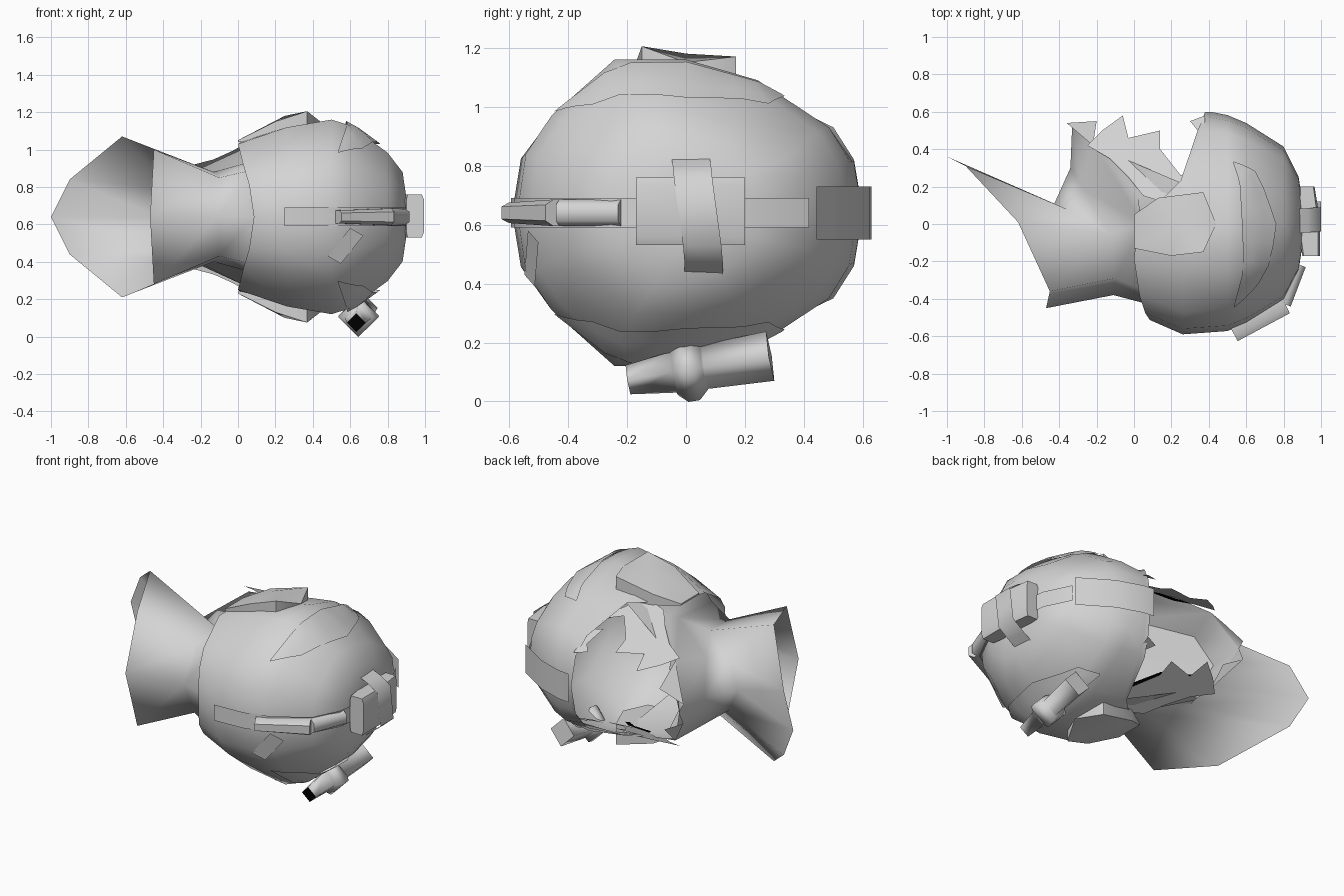
import bpy, bmesh, math
from mathutils import Vector
from mathutils.bvhtree import BVHTree

if "Cube" in bpy.data.objects:
    bpy.data.objects.remove(bpy.data.objects["Cube"])

ZC = 0.64  # height of the mirror plane


def material(name, value):
    m = bpy.data.materials.new(name)
    m.diffuse_color = (value, value, value, 1)
    m.use_nodes = True
    m.node_tree.nodes["Principled BSDF"].inputs["Base Color"].default_value = m.diffuse_color
    return m


GREY = material("light grey", 0.66)
BLACK = material("black", 0.0)


def make(name, verts, faces, angle=35, black=()):
    me = bpy.data.meshes.new(name)
    me.from_pydata([tuple(v) for v in verts], [], faces)
    me.materials.append(GREY)
    me.materials.append(BLACK)
    for i in black:
        me.polygons[i].material_index = 1
    bm = bmesh.new()
    bm.from_mesh(me)
    bmesh.ops.remove_doubles(bm, verts=bm.verts, dist=1e-5)
    bmesh.ops.recalc_face_normals(bm, faces=bm.faces)
    bm.to_mesh(me)
    bm.free()
    ob = bpy.data.objects.new(name, me)
    bpy.context.collection.objects.link(ob)
    bpy.ops.object.select_all(action='DESELECT')
    bpy.context.view_layer.objects.active = ob
    ob.select_set(True)
    bpy.ops.object.shade_smooth_by_angle(angle=math.radians(angle))
    return ob


def loft(rings, cap0=False, cap1=False):
    n = len(rings[0])
    verts = [p for r in rings for p in r]
    faces = [(k * n + i, k * n + (i + 1) % n, (k + 1) * n + (i + 1) % n, (k + 1) * n + i)
             for k in range(len(rings) - 1) for i in range(n)]
    if cap0:
        faces.append(tuple(range(n)))
    if cap1:
        faces.append(tuple((len(rings) - 1) * n + i for i in range(n)))
    return verts, faces


def both(half):
    """Close a half ring of (x, y, dz) by mirroring it across the mid plane."""
    up = [(x, y, ZC + d) for x, y, d in half]
    return up + [(x, y, ZC - d) for x, y, d in half[-2:0:-1]]


# Dome shell: rings along x, ending in an uneven open rim
section = [(-.59, 0), (-.56, .2), (-.47, .33), (-.25, .52), (0, .52),
           (.25, .45), (.5, .29), (.57, .18), (.6, 0)]
rim_x = [.085, .06, .03, 0, .02, .25, .34, .37, .38]
rim_s = [.87, .85, .82, .75, .78, .93, 1, 1, 1]
rings = [both([(x, y * sy, d * sz) for y, d in section]) for x, sy, sz in
         [(.9, .2, .2), (.88, .42, .46), (.8, .69, .66), (.6, .9, .94), (.5, .97, 1)]]
rings.append(both([(max(.26, rx + .03), y, d * .92) for (y, d), rx in zip(section, rim_x)]))
rings.append(both([(rx, y * s, d * s) for (y, d), rx, s in zip(section, rim_x, rim_s)]))
dome_v, dome_f = loft(rings, cap0=True)
make("dome_shell", dome_v, dome_f, 50)
tree = BVHTree.FromPolygons([Vector(v) for v in dome_v], dome_f)
CORE = Vector((.4, 0, ZC))


def on_dome(p, lift):
    """Push a point onto the dome along the ray from its core."""
    d = (Vector(p) - CORE).normalized()
    hit = tree.ray_cast(CORE + d * 2, -d)[0]
    return (hit if hit else Vector(p)) + d * lift


# Flared neck that opens into the chin bowl and runs up inside the dome
neck = [[(-.47, -.45, 0), (-.45, -.36, .36), (-.62, .01, .43), (-.9, .31, .2), (-1, .36, 0)],
        [(-.11, -.38, 0), (-.1, -.29, .21), (-.13, -.05, .24), (-.36, .08, .15), (-.43, .1, 0)],
        [(.08, -.43, 0), (.07, -.36, .25), (.05, .0, .29), (-.28, .2, .21), (-.34, .3, 0)],
        [(.2, -.52, 0), (.15, -.37, .33), (.02, .15, .36), (-.22, .42, .25), (-.33, .54, 0)],
        [(.35, -.55, 0), (.3, -.4, .34), (.3, .2, .42), (-.22, .42, .25), (-.33, .54, 0)]]
v, f = loft([both(r) for r in neck])
make("flared_neck", v, f, 100)

# Faceted plug closing the neck inside the helmet
plug = both(neck[2]) + [(.06, .08, ZC)]
make("neck_plug", plug, [(i, (i + 1) % 8, 8) for i in range(8)], 20)

# Parts found on both sides of the helmet
for side, s in (("upper", 1), ("lower", -1)):
    # Ear pad
    pad = [(0, .05, .41), (0, -.13, .41), (.2, -.17, .51), (.37, -.15, .565),
           (.44, 0, .51), (.37, .17, .53), (.13, .14, .47)]
    top = [(x, y, ZC + s * d) for x, y, d in pad]
    base = [(x, y, ZC + s * min(d, .4)) for x, y, d in pad]
    v, f = loft([base, top], True, False)
    v.append((.25, 0, ZC + s * .54))
    f += [(7 + i, 7 + (i + 1) % 7, 14) for i in range(7)]
    make(side + "_ear_pad", v, f, 55)

    # Crescent side plate, sampled finely so it follows the dome
    outer = [(.53, -.43, .33), (.65, -.3, .345), (.76, 0, .39), (.65, .28, .37), (.53, .33, .39)]
    inner = [(.53, -.42, .34), (.56, -.25, .43), (.57, 0, .49), (.56, .2, .44), (.53, .32, .4)]
    v = []
    for k in range(13):
        i = min(k // 3, 3)
        t = k / 3 - i
        a = Vector(outer[i]).lerp(Vector(outer[i + 1]), t)
        b = Vector(inner[i]).lerp(Vector(inner[i + 1]), t)
        for j in range(4):
            p = a.lerp(b, j / 3)
            v.append(on_dome((p.x, p.y, ZC + s * p.z), .016))
    make(side + "_side_plate", v, [(4 * k + j, 4 * k + 4 + j, 4 * k + 5 + j, 4 * k + 1 + j)
                                   for k in range(12) for j in range(3)], 50)

    def bent(x, y, inset=0):
        return (x, y, ZC + s * (.42 - .45 * max(0, y - .1) - inset))

    # Broken visor shards standing on the cheek
    root = [(-.25, .42), (-.13, .35), (-.03, .25), (.05, .15), (.15, .12), (.27, .18), (.34, .27)]
    tips = [(-.17, .5), (-.06, .58), (-.03, .46), (.14, .5), (.14, .4), (.25, .26), (.33, .3)]
    v = [bent(*p) for p in root + tips]
    make(side + "_visor_shards", v, [(i, i + 1, i + 8, i + 7) for i in range(6)])

    # Dark seal along the inside of the visor edge
    v = [bent(x, y, .03) for x, y in ((-.06, .45), (.0, .35), (.13, .33), (.25, .2), (.25, .25), (.13, .39))]
    make(side + "_visor_seal", v, [(0, 1, 2, 5), (5, 2, 3, 4)], 35, (0, 1))

    # Loose shard hanging from the front rim
    v = [bent(.38, .58), bent(.3, .55), bent(.34, .5), bent(.31, .38), bent(.38, .4)]
    make(side + "_rim_shard", v, [(0, 1, 2, 3, 4)])

# Pointed shards on the chin rim
make("chin_shards", [(-.33, .54, ZC), (-.36, .54, ZC + .06), (-.2, .55, ZC + .12), (-.22, .42, ZC + .25),
                     (-.36, .54, ZC - .06), (-.22, .53, ZC - .14), (-.22, .42, ZC - .25)],
     [(0, 1, 2, 3), (0, 6, 5, 4)])


def band(name, path, z0, z1, lift):
    """Flat strap following the dome through (x, y) points."""
    v = []
    for x, y in path:
        p = on_dome((x, y, ZC), lift)
        v += [(p.x, p.y, z0), (p.x, p.y, z1)]
    make(name, v, [(2 * i, 2 * i + 2, 2 * i + 3, 2 * i + 1) for i in range(len(path) - 1)])


band("strap", [(.25, -.59), (.45, -.58), (.6, -.53), (.8, -.41), (.88, -.25), (.9, -.1),
               (.9, .1), (.88, .25), (.8, .41)], .59, .69, .008)
band("back_plate", [(.8, .43), (.7, .48), (.6, .54), (.45, .59), (.38, .6)], .55, .73, .03)

# Small slanted tab on the front
tab = [(.48, .43), (.55, .39), (.67, .54), (.6, .58)]
v = [on_dome((x, -.54, z), .012) for x, z in tab]
make("front_tab", [(x, p.y, z) for (x, z), p in zip(tab, v)], [(0, 1, 2, 3)])


def bar(name, a, b, out, h0, h1):
    """Rounded bar between two (x, y) ends, raised from the dome."""
    rows = []
    for (x, y), h in ((a, h0), (b, h1)):
        rows.append([(x + out[0] * o, y + out[1] * o, ZC + h * k)
                     for o, k in ((-.05, -1), (0, -1), (.03, -.6), (.03, .6), (0, 1), (-.05, 1))])
    v, f = loft(rows, True, True)
    make(name, v, f, 60)


bar("long_strap_bar", (.54, -.6), (.82, -.45), (.45, -.89), .035, .045)
bar("short_strap_bar", (.81, -.43), (.89, -.22), (.93, -.36), .045, .045)

# Lamp housing on the crown with rounded top and bottom
plan = [(.88, .2), (.965, .2), (.995, .02), (.995, -.17), (.9, -.17), (.87, 0)]
cx = sum(p[0] for p in plan) / 6
rows = [[(cx + (x - cx) * k, y, z) for x, y in plan]
        for z, k in ((.53, .8), (.56, 1), (.73, 1), (.76, .8))]
v, f = loft(rows, True, True)
make("crown_lamp", v, f, 60)

# Leaning strap over the lamp
loop = [(.87, .83, .015), (.93, .80, .02), (1, .75, .025), (1, .53, .055), (.93, .47, .06), (.87, .43, .06)]
v = []
for x, z, y in loop:
    v += [(x, y - .065, z), (x, y + .065, z)]
make("lamp_strap", v, [(2 * i, 2 * i + 1, 2 * i + 3, 2 * i + 2) for i in range(5)], 60)

# Four-sided torch below the dome, tilted along y
axis = Vector((.03, .48, .08)).normalized()
up = Vector((0, -axis.z, axis.y)).normalized()
across = axis.cross(up)
centre = Vector((.645, .01, .108))
rows = []
for t, r in [(-.21, .05), (-.055, .07), (-.05, .08), (-.02, .108), (.02, .108), (.05, .08), (.055, .075), (.28, .085)]:
    rows.append([centre + axis * t + (across * math.cos(a) + up * math.sin(a)) * r
                 for a in [i * math.pi / 2 for i in range(4)]])
v, f = loft(rows, True, True)
make("torch", v, f, 95, black=(len(f) - 2,))
for p in bpy.data.objects["torch"].data.polygons[-2:]:
    p.use_smooth = False
